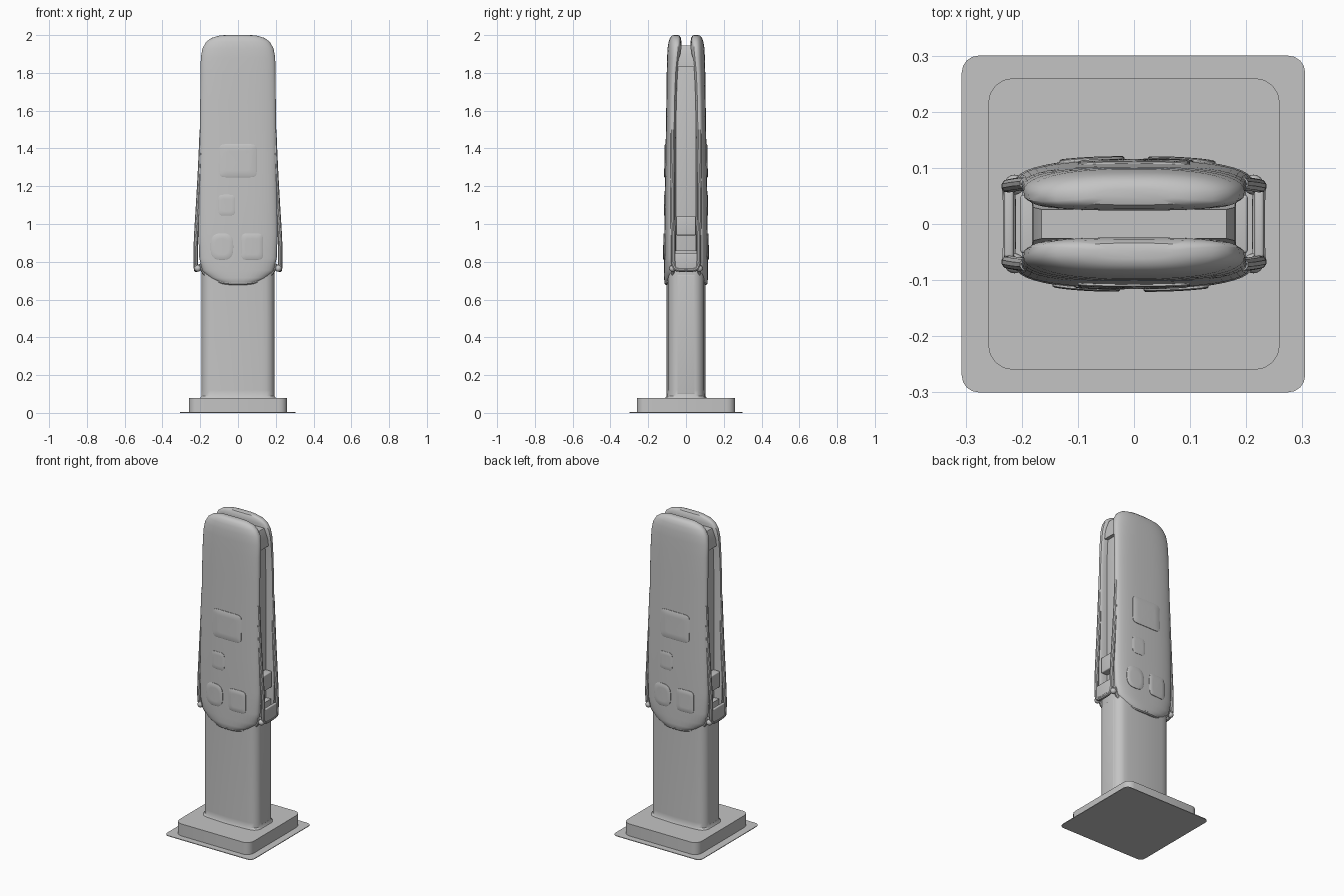
import bpy, bmesh, math
from mathutils import Matrix, Vector

cube = bpy.data.objects.get("Cube")
if cube:
    bpy.data.objects.remove(cube, do_unlink=True)

grey = bpy.data.materials.new("plain grey")
grey.use_nodes = True
grey.diffuse_color = (0.55, 0.55, 0.55, 1)
grey.node_tree.nodes["Principled BSDF"].inputs["Base Color"].default_value = grey.diffuse_color


def finish(obj, angle=35):
    bpy.ops.object.select_all(action='DESELECT')
    obj.select_set(True)
    bpy.context.view_layer.objects.active = obj
    if obj.type == 'CURVE':
        bpy.ops.object.convert(target='MESH')
        obj = bpy.context.view_layer.objects.active
    obj.data.materials.clear()
    obj.data.materials.append(grey)
    bpy.ops.object.shade_smooth_by_angle(angle=math.radians(angle))
    return obj


def add_mesh(name, bm, turn=0):
    bmesh.ops.recalc_face_normals(bm, faces=bm.faces[:])
    bm.transform(Matrix.Rotation(turn, 4, 'Z'))
    mesh = bpy.data.meshes.new(name)
    bm.to_mesh(mesh)
    bm.free()
    obj = bpy.data.objects.new(name, mesh)
    bpy.context.collection.objects.link(obj)
    return obj


def loft(name, rings, turn=0):
    bm = bmesh.new()
    rows = [[bm.verts.new(p) for p in ring] for ring in rings]
    n = len(rows[0])
    for a, b in zip(rows, rows[1:]):
        for i in range(n):
            bm.faces.new((a[i], a[(i + 1) % n], b[(i + 1) % n], b[i]))
    bm.faces.new(rows[0])
    bm.faces.new(rows[-1])
    return finish(add_mesh(name, bm, turn))


def box(name, lo, hi, bevel=0.0, upright_only=False):
    bm = bmesh.new()
    lo, hi = Vector(lo), Vector(hi)
    bmesh.ops.create_cube(bm, size=1)
    for v in bm.verts:
        v.co = (lo + hi) / 2 + v.co * (hi - lo)
    if bevel:
        edges = [e for e in bm.edges if not upright_only
                 or abs(e.verts[0].co.z - e.verts[1].co.z) > 1e-5]
        bmesh.ops.bevel(bm, geom=edges, offset=bevel, segments=4, profile=0.5, affect='EDGES')
    return finish(add_mesh(name, bm))


def tube(name, points, radius, turn=0):
    data = bpy.data.curves.new(name, 'CURVE')
    data.dimensions = '3D'
    data.bevel_depth = radius
    data.bevel_resolution = 3
    data.use_fill_caps = True
    spline = data.splines.new('NURBS')
    spline.points.add(len(points) - 1)
    for p, co in zip(spline.points, points):
        p.co = (*(Matrix.Rotation(turn, 3, 'Z') @ Vector(co)), 1)
    spline.order_u = 3
    spline.use_endpoint_u = True
    spline.resolution_u = 6
    obj = bpy.data.objects.new(name, data)
    bpy.context.collection.objects.link(obj)
    return finish(obj)


def power(v, e):
    return math.copysign(abs(v) ** e, v)


# Shell profile: height, half width, inner depth, outer depth
SHELL = [(0.68, .06, .07, .108), (0.69, .10, .06, .114), (0.715, .15, .05, .116),
         (0.755, .19, .05, .116), (0.82, .205, .05, .116), (0.95, .21, .05, .115),
         (1.15, .207, .05, .113), (1.4, .202, .05, .108), (1.65, .2, .047, .104),
         (1.8, .198, .04, .102), (1.88, .197, .03, .1), (1.93, .188, .024, .098),
         (1.965, .168, .024, .092), (1.985, .14, .027, .085), (1.997, .1, .034, .074),
         (2.0, .07, .043, .062)]


def shell_row(z):
    for a, b in zip(SHELL, SHELL[1:]):
        if a[0] <= z <= b[0]:
            t = (z - a[0]) / (b[0] - a[0])
            return [p + (q - p) * t for p, q in zip(a, b)][1:]


def shell_ring(z, w, inner, outer, n=40):
    edge = inner + 0.4 * (outer - inner)
    ring = []
    for i in range(n):
        c, s = math.cos(math.tau * i / n), math.sin(math.tau * i / n)
        depth = outer - edge if s > 0 else edge - inner
        ring.append((w * power(c, .75), -edge - depth * power(s, .9 if s > 0 else .5), z))
    return ring


def surface(x, z):
    w, inner, outer = shell_row(z)
    edge = inner + 0.4 * (outer - inner)
    c = min(1, (abs(x) / w) ** (1 / .75))
    return edge + (outer - edge) * math.sqrt(1 - c * c) ** .9


def plate(name, cx, cz, hx, hz, roundness, turn, n=12, lift=.005):
    # Thin plate that follows the bowed shell surface
    def ring(scale, raised):
        pts = []
        for i in range(n * 4):
            a = math.tau * i / (n * 4)
            x = cx + hx * scale * power(math.cos(a), roundness)
            z = cz + hz * scale * power(math.sin(a), roundness)
            pts.append((x, -surface(x, z) - raised, z))
        return pts
    loft(name, [ring(1, -.004), ring(1, lift * .6), ring(.95, lift),
                ring(.6, lift), ring(.1, lift)], turn)


# Footing
box("ground_sheet", (-.307, -.3, 0), (.305, .3, .004), .03, True)
box("base_plate", (-.26, -.26, .003), (.26, .26, .08), .045, True)


# Column with a bowed front and narrow flat sides
def column_ring(z, grow=0):
    half = [(.192, .05), (.186, .065), (.172, .084), (.15, .092), (.125, .096), (0, .102)]
    quarter = [(x + grow, y + grow) for x, y in half]
    right = quarter + [(-x, y) for x, y in quarter[-2::-1]]
    return [(x, y, z) for x, y in right] + [(-x, -y, z) for x, y in right]


loft("column", [column_ring(.075, .01), column_ring(.09, .001), column_ring(.12), column_ring(.86)])

# Inner core between the shells, with a tapered cap
box("core", (-.16, -.055, .8), (.16, .055, 1.88), .008)
loft("core_cap", [[(sx * x, sy * y, z) for sx, sy in ((1, 1), (-1, 1), (-1, -1), (1, -1))]
                  for x, y, z in ((.182, .055, 1.83), (.18, .03, 1.9), (.165, .026, 1.945))])

for side, turn in (("front", 0), ("back", math.pi)):
    loft(side + "_shell", [shell_ring(*row) for row in SHELL], turn)

    # Raised lip around the rounded lower end
    outline = [(-.2, .79), (-.19, .75), (-.15, .715), (-.08, .69), (0, .687)]
    outline += [(-x, z) for x, z in outline[-2::-1]]
    tube(side + "_lower_lip", [(x, -surface(x, z) + .007, z) for x, z in outline], .011, turn)

    # Screen, reader and two sockets
    plate(side + "_screen", 0, 1.335, .1, .088, .25, turn)
    plate(side + "_reader", -.06, 1.1, .045, .055, .4, turn, lift=.003)
    plate(side + "_round_socket", -.085, .88, .06, .07, .7, turn)
    plate(side + "_square_socket", .075, .88, .058, .07, .35, turn)

for side, turn in (("left", 0), ("right", math.pi)):
    # Cable holster: a loop hanging from the shell edges
    arm = [(.192, -.072, 1.5), (.2, -.072, 1.3), (.213, -.07, 1.08), (.223, -.068, .92),
           (.225, -.068, .82), (.223, -.064, .765), (.222, -.035, .758)]
    path = arm + [(.222, 0, .757)] + [(x, -y, z) for x, y, z in arm[::-1]]
    tube(side + "_holster_loop", path, .012, turn)
    s = 1 if turn == 0 else -1
    xs = sorted((s * .214, s * .232))
    box(side + "_holster_wall", (xs[0], -.06, .76), (xs[1], .06, .845), .006)
    xs = sorted((s * .15, s * .203))
    box(side + "_holster_block", (xs[0], -.052, .94), (xs[1], .052, 1.04), .006)
    xs = sorted((s * .15, s * .193))
    box(side + "_side_panel", (xs[0], -.046, .1), (xs[1], .046, .73), .002)

    # Rounded feet of the holster arms
    for y in (-.07, .07):
        bm = bmesh.new()
        bmesh.ops.create_uvsphere(bm, u_segments=16, v_segments=10, radius=.018)
        bm.transform(Matrix.Translation((s * .213, y, .765)))
        finish(add_mesh(side + ("_front" if y < 0 else "_back") + "_holster_foot", bm), 60)
